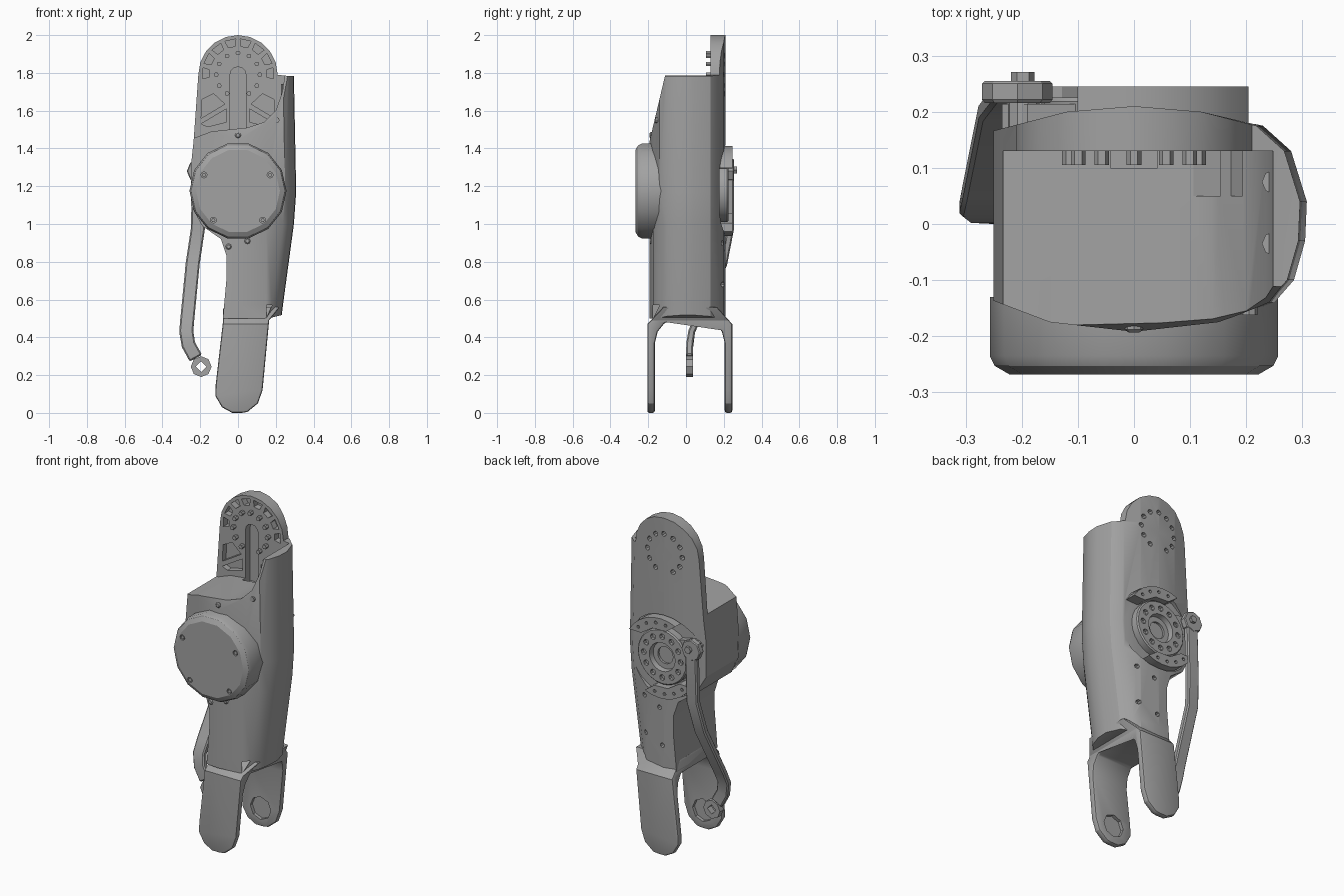
import bpy, bmesh, math
from mathutils import Vector

if "Cube" in bpy.data.objects:
    bpy.data.objects.remove(bpy.data.objects["Cube"], do_unlink=True)

# One plain grey for every part
grey = bpy.data.materials.new("machined_grey")
grey.use_nodes = True
GREY = (0.36, 0.36, 0.36, 1)
grey.diffuse_color = GREY
bsdf = next(n for n in grey.node_tree.nodes if n.type == 'BSDF_PRINCIPLED')
bsdf.inputs["Base Color"].default_value = GREY


def finish(name, bm):
    bmesh.ops.recalc_face_normals(bm, faces=bm.faces)
    mesh = bpy.data.meshes.new(name)
    bm.to_mesh(mesh)
    bm.free()
    mesh.materials.append(grey)
    obj = bpy.data.objects.new(name, mesh)
    bpy.context.collection.objects.link(obj)
    return obj


def loft(name, sections):
    """Closed skin through a list of equal point loops, capped at both ends."""
    bm = bmesh.new()
    rows = [[bm.verts.new(p) for p in s] for s in sections]
    n = len(rows[0])
    for a, b in zip(rows, rows[1:]):
        for i in range(n):
            j = (i + 1) % n
            bm.faces.new((a[i], a[j], b[j], b[i]))
    bm.faces.new(rows[0])
    bm.faces.new(rows[-1])
    return finish(name, bm)


def prism(name, pts, lo, hi, axis='y'):
    place = {'x': lambda a, b, d: (d, a, b),
             'y': lambda a, b, d: (a, d, b),
             'z': lambda a, b, d: (a, b, d)}[axis]
    return loft(name, [[place(a, b, d) for a, b in pts] for d in (lo, hi)])


def lathe(name, centres, profile, n=16):
    """Turned solids about the y axis at each (x, z) centre; profile is (radius, y)."""
    bm = bmesh.new()
    for cx, cz in centres:
        rows = []
        for r, y in profile:
            rows.append([bm.verts.new((cx + r * math.cos(math.tau * i / n), y,
                                       cz + r * math.sin(math.tau * i / n))) for i in range(n)])
        for a, b in zip(rows, rows[1:]):
            for i in range(n):
                j = (i + 1) % n
                bm.faces.new((a[i], a[j], b[j], b[i]))
        bm.faces.new(rows[0])
        bm.faces.new(rows[-1])
    return finish(name, bm)


def apply(obj, mod):
    bpy.context.view_layer.objects.active = obj
    bpy.ops.object.modifier_apply(modifier=mod.name)


def boolean(obj, cutter, op='DIFFERENCE'):
    mod = obj.modifiers.new("cut", 'BOOLEAN')
    mod.operation, mod.solver, mod.object = op, 'EXACT', cutter
    apply(obj, mod)
    bpy.data.objects.remove(cutter, do_unlink=True)


def bevel(obj, width, segments=1):
    mod = obj.modifiers.new("bevel", 'BEVEL')
    mod.width, mod.segments = width, segments
    mod.limit_method, mod.angle_limit = 'ANGLE', math.radians(50)
    apply(obj, mod)


def ring(cx, cz, r, degrees):
    return [(cx + r * math.cos(math.radians(d)), cz + r * math.sin(math.radians(d))) for d in degrees]


HUB = (0, 1.175)
TOP = (0, 1.79)

# Main housing: rounded section whose right side tapers towards the bottom
section = [(.23, .175), (.28, .13), (.308, .04), (.305, -.03), (.285, -.1), (.25, -.14),
           (.15, -.175), (0, -.192), (-.15, -.175), (-.255, -.135), (-.255, .165),
           (-.12, .2), (0, .21), (.12, .2)]
levels = [(.4, -.09), (.57, -.07), (1, -.012), (1.17, 0), (1.78, -.012), (2.1, -.012)]
body = loft("housing", [[(x + (dx if x > .2 else 0), y, z) for x, y in section] for z, dx in levels])
outline = ring(*TOP, .21, range(180, -1, -18)) + [
    (.25, 1.785), (.4, 1.78), (.4, .56), (.16, .5), (-.08, .5), (-.06, .72), (-.06, .83),
    (-.09, .92), (-.19, .99), (-.25, 1.1), (-.25, 1.3), (-.235, 1.44)]
boolean(body, prism("outline_cutter", outline, -.5, .5), 'INTERSECT')
# Open shelf in front of the mounting plate
shelf = [(-.5, 1.44), (-.22, 1.46), (-.14, 1.49), (.05, 1.51), (.14, 1.54), (.2, 1.6),
         (.235, 1.7), (.25, 1.8), (.25, 2.3), (-.5, 2.3)]
boolean(body, prism("shelf_cutter", shelf, -.5, .13))
# Sloping front shoulder
slope = [(-.4, 1.43), (-.195, 1.43), (-.15, 1.62), (-.11, 1.79), (-.11, 2.2), (-.4, 2.2)]
boolean(body, prism("shoulder_cutter", slope, -.5, .5, 'x'))
# Lightening pockets in the mounting plate
for k in range(8):
    mid = 2.5 + 25 * k
    pocket = ring(*TOP, .152, (mid - 7, mid + 7)) + ring(*TOP, .19, (mid + 9, mid - 9))
    boolean(body, prism("pocket_cutter", pocket, .05, .168))
for s in (-1, 1):
    for shape in ([(.19, 1.66), (.13, 1.69), (.07, 1.635), (.195, 1.56)],
                  [(.195, 1.53), (.06, 1.61), (.06, 1.54), (.16, 1.515)]):
        boolean(body, prism("pocket_cutter", [(s * x, z) for x, z in shape], .05, .165))
# Central cable groove and its opening in the shelf
groove = ring(0, 1.79, .042, range(0, 181, 30)) + [(-.042, 1.47), (.042, 1.47)]
boolean(body, prism("groove_cutter", groove, .1, .175))
# Bolt circle through the plate, seat for the rear hub, screw holes
bolt_ring = ring(*TOP, .115, range(-60, 241, 30))
boolean(body, lathe("bolt_hole_cutter", bolt_ring, [(.015, .17), (.015, .3)], 8))
boolean(body, lathe("hub_seat_cutter", [HUB], [(.245, .178), (.245, .4)], 24))
boolean(body, lathe("rear_hole_cutter", [(.14, .9), (.03, .86), (.13, .68), (.01, .64)],
                    [(.014, .17), (.014, .3)], 8))

# Plate bolts and housing screws
lathe("plate_bolts", bolt_ring, [(.013, .105), (.013, .14)], 6)
lathe("housing_screws", [(0, 1.47), (-.05, .88), (.05, .91)], [(.01, -.193), (.016, -.188), (.016, -.12)], 8)
lathe("upper_screw", [(.205, 1.55)], [(.015, -.162), (.015, -.1)], 8)

# Front motor cover
cover = lathe("motor_cover", [HUB], [(.257, -.13), (.257, -.235), (.248, -.253), (.222, -.268)], 14)
screws = [(-.18, 1.26), (.17, 1.26), (-.13, 1.02), (.13, 1.02)]
boolean(cover, lathe("cover_hole_cutter", screws, [(.016, -.3), (.016, -.258)], 8))
lathe("cover_screws", screws, [(.011, -.266), (.011, -.25)], 6)

# Rear hub with bolt circle and stepped bore
hub = lathe("rear_hub", [HUB], [(.165, .16), (.165, .218), (.158, .225), (.085, .225),
                                (.08, .195), (.05, .195), (.05, .182)], 24)
boolean(hub, lathe("hub_hole_cutter", ring(*HUB, .122, range(0, 360, 30)), [(.017, .205), (.017, .3)], 8))
# Crescent clamps on opposite sides of the hub
for name, mid in (("upper_clamp", 73), ("lower_clamp", 253)):
    arc = ring(*HUB, .238, range(mid - 42, mid + 43, 12)) + ring(*HUB, .175, (mid + 30, mid, mid - 30))
    clamp = prism(name, arc, .17, .245)
    boolean(clamp, lathe("clamp_hole_cutter", ring(*HUB, .208, (mid - 27, mid - 9, mid + 9, mid + 27)),
                         [(.01, .23), (.01, .3)], 6))

# Lower fork: arch profile trimmed by the front outline
arch = [(-.205, -.1), (-.205, .47), (-.12, .56), (.165, .56), (.245, .47), (.245, -.1),
        (.205, -.1), (.205, .37), (.19, .43), (.15, .48), (-.11, .48), (-.15, .43), (-.165, .37), (-.165, -.1)]
fork = prism("fork", arch, -.4, .4, 'x')
fork_outline = [(-.08, .48), (-.078, .58), (.238, .58), (.165, .49), (.13, .12), (.105, .05),
                (.05, .005), (.02, 0), (-.03, 0), (-.085, .03), (-.12, .09), (-.118, .15)]
boolean(fork, prism("fork_cutter", fork_outline, -.5, .5), 'INTERSECT')
bevel(fork, .012, 2)
boolean(fork, lathe("bearing_cutter", [(.005, .11)], [(.068, -.185), (.068, .225)], 8))

# Bent linkage rod, rectangular section swept along a path
path = [Vector(p) for p in ((-.205, .235, 1.27), (-.213, .235, .97), (-.24, .2, .79), (-.268, .06, .5),
                            (-.274, .03, .43), (-.262, .02, .36), (-.223, .018, .29))]
loops = []
for i, p in enumerate(path):
    t = (path[min(i + 1, len(path) - 1)] - path[max(i - 1, 0)]).normalized()
    side = Vector((t.z, 0, -t.x)).normalized()
    up = t.cross(side)
    loops.append([p + side * a * .037 + up * b * .018 for a, b in ((1, 1), (1, -1), (-1, -1), (-1, 1))])
rod = loft("linkage_rod", loops)
bevel(rod, .007)

# Rod ends, pivot pin, nut and crank lever
lathe("rod_upper_eye", [(-.208, 1.28)], [(.058, .216), (.063, .222), (.063, .25), (.058, .255)], 8)
eye = lathe("rod_lower_eye", [(-.195, .245)], [(.055, 0), (.055, .037)], 8)
boolean(eye, lathe("eye_cutter", [(-.195, .245)], [(.028, -.1), (.028, .1)], 4))
lathe("pivot_nut", [(-.198, 1.285)], [(.021, .24), (.021, .271)], 6)
lathe("pivot_pin", [(-.198, 1.285)], [(.03, .15), (.03, .22)], 10)
prism("crank_lever", [(-.1, 1.3), (-.19, 1.32), (-.235, 1.29), (-.22, 1.24), (-.13, 1.14)], .165, .214)

# Guide pins on the inner side of the tall wall
for name, y in (("rear_guide_pin", .075), ("front_guide_pin", -.035)):
    pin = [(.25 + .022 * math.cos(a * math.pi / 4), y + .022 * math.sin(a * math.pi / 4)) for a in range(8)]
    prism(name, pin, 1.6, 1.74, 'z')

# Smooth shading with sharp edges kept
for obj in bpy.data.objects:
    obj.select_set(obj.type == 'MESH')
bpy.context.view_layer.objects.active = body
bpy.ops.object.shade_smooth_by_angle(angle=math.radians(28))
